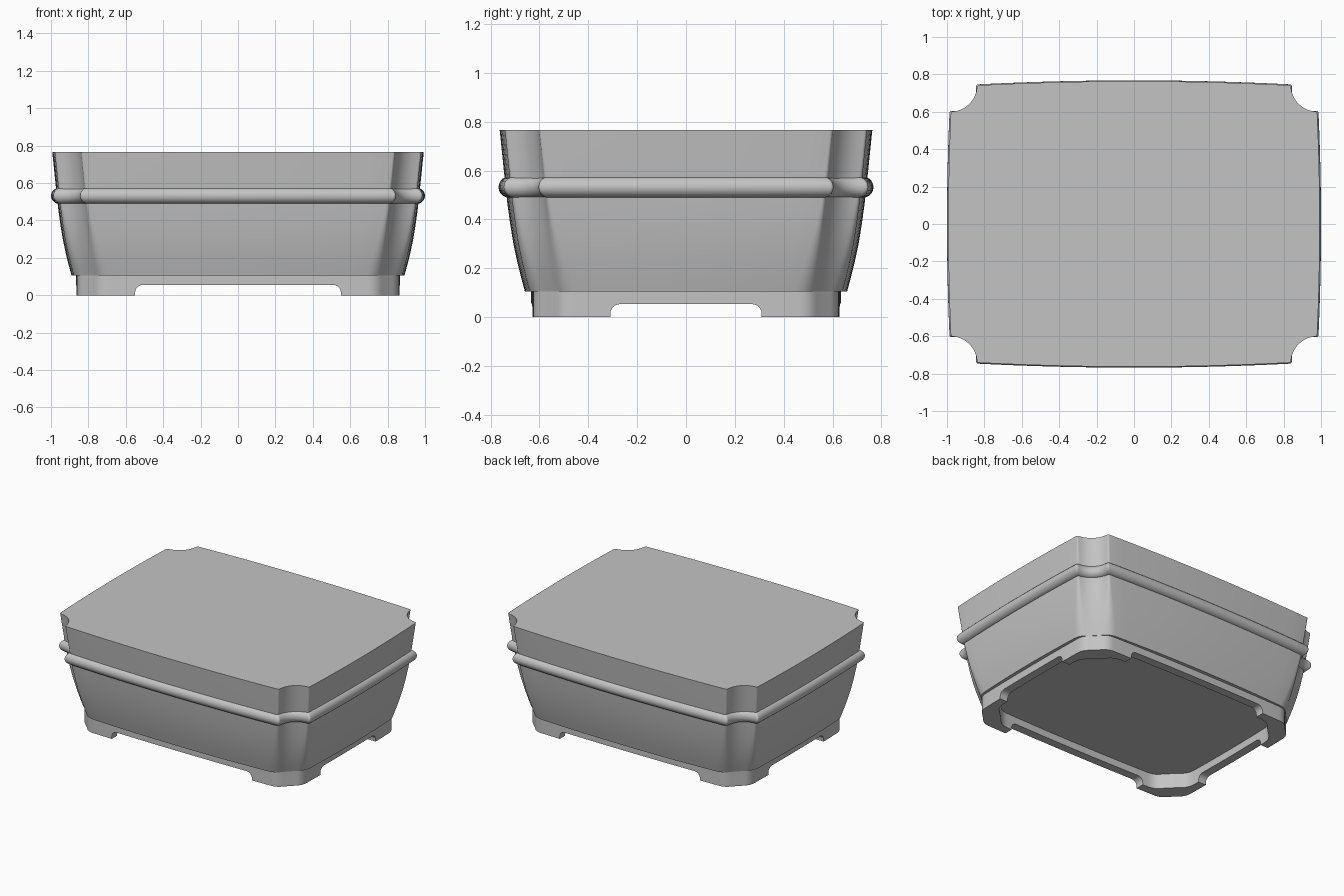
import bpy, bmesh
from math import sin, cos, pi

cube = bpy.data.objects.get("Cube")
if cube:
    bpy.data.objects.remove(cube)

clay = bpy.data.materials.new("grey_clay")
clay.use_nodes = True
COLOUR = (0.55, 0.55, 0.55, 1)
clay.diffuse_color = COLOUR
clay.node_tree.nodes["Principled BSDF"].inputs["Base Color"].default_value = COLOUR


def bezier(p, c, q, steps=5):
    """Points strictly between p and q, rounding the corner c."""
    out = []
    for i in range(1, steps):
        t = i / steps
        out.append(tuple((1 - t) ** 2 * p[j] + 2 * t * (1 - t) * c[j] + t * t * q[j]
                         for j in (0, 1)))
    return out


def outline(a, b, notch, hollow, soft, bow_x, bow_y):
    """Bowed rectangle with scooped corners; hollow 0 is a straight chamfer."""
    cx, cy = a - bow_x, b - bow_y
    end_x, end_y = cx - notch, cy - notch

    def scoop(t):
        s = t / (pi / 2)
        arc = (cx - notch * cos(t), cy - notch * sin(t))
        chord = (end_x + notch * s, cy - notch * s)
        return tuple(hollow * arc[j] + (1 - hollow) * chord[j] for j in (0, 1))

    def long_side(x):
        return (x, b - bow_y * (x / end_x) ** 2)

    def short_side(y):
        return (a - bow_x * (y / end_y) ** 2, y)

    n = 8
    t0 = soft / notch
    front = [long_side((end_x - soft) * i / n) for i in range(n + 1)]
    arc = [scoop(t0 + (pi / 2 - 2 * t0) * i / n) for i in range(n + 1)]
    side = [short_side((end_y - soft) * (n - i) / n) for i in range(n + 1)]
    quarter = (front + bezier(front[-1], (end_x, cy), arc[0]) + arc
               + bezier(arc[-1], (cx, end_y), side[0]) + side)

    # Mirror the quarter around both axes
    loop = []
    for sx, sy, flip in ((1, 1, 0), (1, -1, 1), (-1, -1, 0), (-1, 1, 1)):
        pts = [(sx * x, sy * y) for x, y in quarter]
        loop += (pts[::-1] if flip else pts)[:-1]
    return loop


def finish(name, bm):
    bmesh.ops.recalc_face_normals(bm, faces=bm.faces)
    mesh = bpy.data.meshes.new(name)
    bm.to_mesh(mesh)
    bm.free()
    mesh.materials.append(clay)
    obj = bpy.data.objects.new(name, mesh)
    bpy.context.collection.objects.link(obj)
    return obj


def smooth(obj):
    bpy.ops.object.select_all(action="DESELECT")
    obj.select_set(True)
    bpy.context.view_layer.objects.active = obj
    bpy.ops.object.shade_smooth_by_angle(angle=pi / 6)


def loft(name, sections, ring=False):
    """Skin (z, outline) sections; ring joins last to first, else both ends are capped."""
    bm = bmesh.new()
    rows = [[bm.verts.new((x, y, z)) for x, y in pts] for z, pts in sections]
    pairs = list(zip(rows, rows[1:])) + ([(rows[-1], rows[0])] if ring else [])
    for low, high in pairs:
        for i in range(len(low)):
            j = (i + 1) % len(low)
            bm.faces.new((low[i], low[j], high[j], high[i]))
    if not ring:
        bm.faces.new(rows[0])
        bm.faces.new(rows[-1])
    return finish(name, bm)


# Bowl: height, inset from the rim, corner hollow, corner softness
TOP_X, TOP_Y, NOTCH = 0.993, 0.763, 0.14
profile = [(0.105, 0.103, 0.2, 0.05), (0.16, 0.088, 0.3, 0.047), (0.22, 0.073, 0.42, 0.042),
           (0.3, 0.056, 0.58, 0.034), (0.38, 0.043, 0.72, 0.025), (0.46, 0.032, 0.84, 0.018),
           (0.56, 0.021, 0.93, 0.014), (0.765, 0, 1, 0.012)]
bowl = loft("pot_body", [(z, outline(TOP_X - d, TOP_Y - d, NOTCH, h, s, 0.014, 0.022))
                         for z, d, h, s in profile])
smooth(bowl)

# Rounded band running around the bowl
RADIUS, BAND_Z = 0.043, 0.532
sections = []
for i in range(20):
    t = 2 * pi * i / 20
    d = RADIUS * cos(t)
    sections.append((BAND_Z + RADIUS * sin(t),
                     outline(0.957 + d, 0.725 + d, NOTCH, 0.9 + 10 * d, 0.015, 0.014, 0.022)))
smooth(loft("raised_band", sections, ring=True))

# Hollow foot ring
outer = outline(0.865, 0.635, 0.12, 0.1, 0.045, 0.006, 0.01)
inner = outline(0.805, 0.575, 0.16, 0.1, 0.05, 0.006, 0.01)
foot = loft("foot_ring", [(0, outer), (0.107, outer), (0.107, inner), (0, inner)], ring=True)


def cutter(name, half, height, lengthwise):
    """Round-topped bar that opens the gap between two feet."""
    r = 0.04
    right = [(half, -0.1)] + [(half - r + r * cos(pi / 2 * i / 6),
                               height - r + r * sin(pi / 2 * i / 6)) for i in range(7)]
    shape = right + [(-u, z) for u, z in reversed(right)]
    bm = bmesh.new()
    ends = [[bm.verts.new((u, v, z) if lengthwise else (v, u, z)) for u, z in shape]
            for v in (-1.2, 1.2)]
    for i in range(len(shape)):
        j = (i + 1) % len(shape)
        bm.faces.new((ends[0][i], ends[0][j], ends[1][j], ends[1][i]))
    for end in ends:
        bm.faces.new(end)
    obj = finish(name, bm)
    obj.hide_render = True
    return obj


# Cut the gaps so four corner feet remain
for name, half, height, lengthwise in (("front_gap_cutter", 0.55, 0.055, True),
                                       ("side_gap_cutter", 0.31, 0.053, False)):
    tool = cutter(name, half, height, lengthwise)
    mod = foot.modifiers.new("gap", "BOOLEAN")
    mod.operation = "DIFFERENCE"
    mod.solver = "EXACT"
    mod.object = tool
    bpy.context.view_layer.objects.active = foot
    bpy.ops.object.modifier_apply(modifier=mod.name)
    bpy.data.objects.remove(tool)
smooth(foot)
